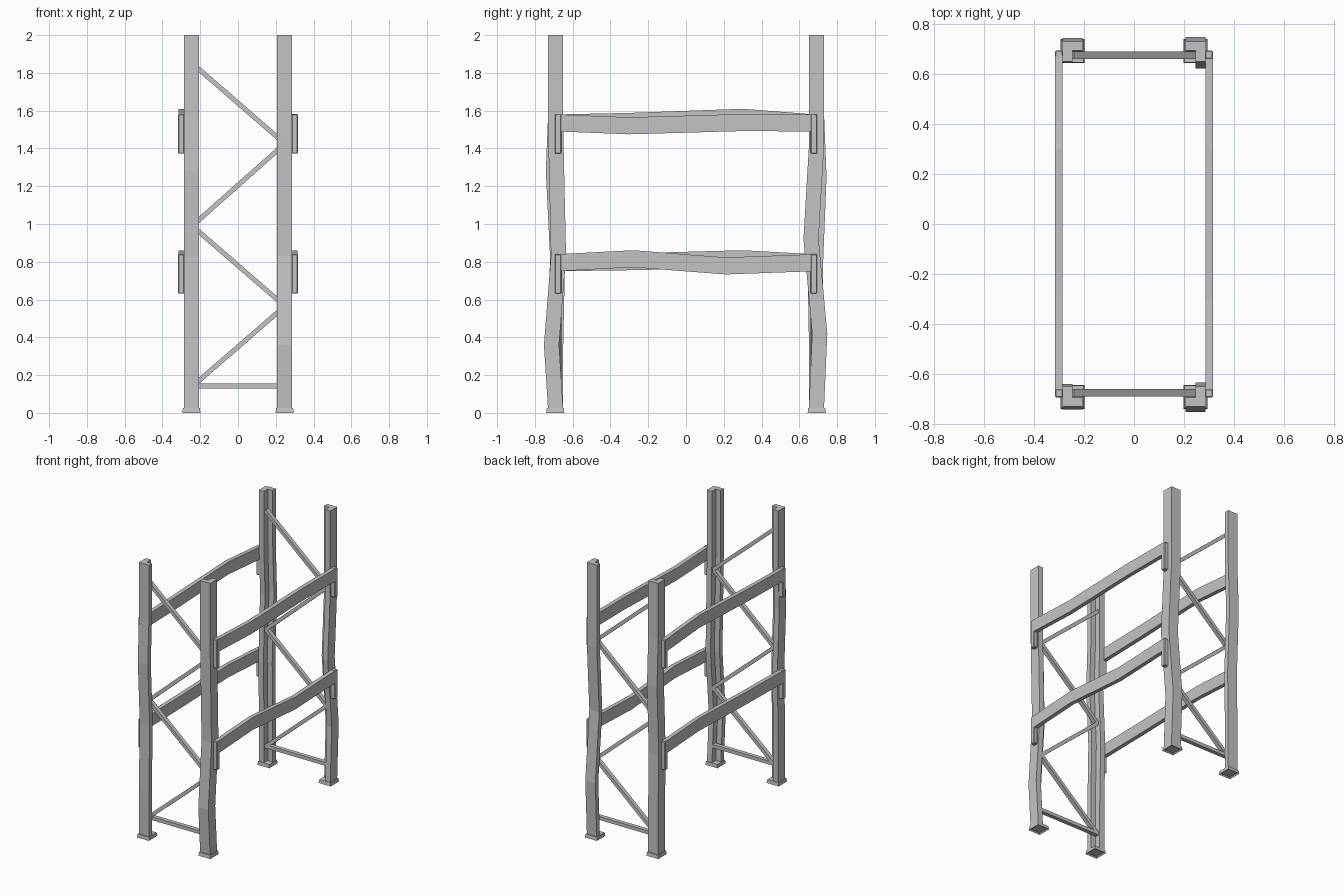
import bpy
import bmesh
from mathutils import Vector, Matrix

cube = bpy.data.objects.get("Cube")
if cube:
    bpy.data.objects.remove(cube, do_unlink=True)

steel = bpy.data.materials.new("grey_steel")
steel.use_nodes = True
GREY = (0.55, 0.55, 0.55, 1)
steel.diffuse_color = GREY
steel.node_tree.nodes["Principled BSDF"].inputs["Base Color"].default_value = GREY


def finish(name, bm):
    bmesh.ops.recalc_face_normals(bm, faces=bm.faces)
    mesh = bpy.data.meshes.new(name)
    bm.to_mesh(mesh)
    bm.free()
    mesh.materials.append(steel)
    obj = bpy.data.objects.new(name, mesh)
    bpy.context.collection.objects.link(obj)
    return obj


def loft(name, rings):
    """Skin a row of matching cross-sections and cap both ends."""
    bm = bmesh.new()
    loops = [[bm.verts.new(p) for p in ring] for ring in rings]
    n = len(loops[0])
    for a, b in zip(loops, loops[1:]):
        for i in range(n):
            j = (i + 1) % n
            bm.faces.new((a[i], a[j], b[j], b[i]))
    bm.faces.new(loops[0])
    bm.faces.new(loops[-1])
    return finish(name, bm)


def box(name, lo, hi):
    (x0, y0, z0), (x1, y1, z1) = lo, hi
    return loft(name, [[(x0, y0, z), (x1, y0, z), (x1, y1, z), (x0, y1, z)]
                       for z in (z0, z1)])


POST_X, POST_Y, HALF = 0.247, 0.69, 0.04
SIDES = {1: "left", -1: "right"}
ENDS = {-1: "front", 1: "back"}

# Dents of each post: (height, shift along y)
post_bends = {
    (1, -1): [(0.36, -0.022), (0.83, 0.015), (1.5, 0)],
    (-1, -1): [(0.36, 0), (0.83, 0.01), (1.28, -0.012), (1.58, 0)],
    (1, 1): [(0.42, 0.018), (0.92, -0.028), (1.4, 0)],
    (-1, 1): [(0.42, 0), (0.75, -0.006), (1.25, 0.014), (1.6, 0)],
}

# Post section: a square with its inner corner notched out
section = [(HALF, HALF), (-HALF, HALF), (-HALF, 0.005),
           (0, 0.005), (0, -HALF), (HALF, -HALF)]

for (sx, sy), bends in post_bends.items():
    tag = ENDS[sy] + "_" + SIDES[sx]
    rings = [[(sx * (POST_X + u), sy * (POST_Y + v) + shift, z)
              for u, v in section]
             for z, shift in [(0.012, 0)] + bends + [(2, 0)]]
    loft(tag + "_post", rings)

    # Foot plate, slightly tapered, with a shallow recess underneath
    bm = bmesh.new()
    bmesh.ops.create_cube(bm, size=1, matrix=Matrix.Translation(
        (sx * POST_X, sy * (POST_Y + 0.002), 0.0125)) @ Matrix.Diagonal((0.096, 0.096, 0.025, 1)))
    top = [v for v in bm.verts if v.co.z > 0.02]
    bmesh.ops.scale(bm, verts=top, vec=(0.94, 0.94, 1), space=Matrix.Translation(
        (-sx * POST_X, -sy * POST_Y, 0)))
    bm.normal_update()
    under = [f for f in bm.faces if f.normal.z < -0.9]
    bmesh.ops.inset_region(bm, faces=under, thickness=0.014)
    bmesh.ops.translate(bm, verts=under[0].verts, vec=(0, 0, 0.008))
    finish(tag + "_foot", bm)

# End frame bracing: one level bar and four zigzag bars, as end heights
braces = [(0.142, 0.142), (0.135, 0.565), (0.995, 0.565), (0.985, 1.425), (1.855, 1.425)]
for sy, end in ENDS.items():
    for k, (za, zb) in enumerate(braces):
        a, b = Vector((-0.248, 0, za)), Vector((0.248, 0, zb))
        along = (b - a).normalized()
        side = Vector((-along.z, 0, along.x)) * 0.0125
        mid = Vector((0, sy * 0.675, 0))
        depth = Vector((0, 0.015, 0))
        loft(f"{end}_brace_{k + 1}", [
            [p + mid + side + depth, p + mid - side + depth,
             p + mid - side - depth, p + mid + side - depth] for p in (a, b)])

# Shelf beams: (side, underside height, dents as y and shift in z)
beams = [
    (1, 0.75, [(-0.28, 0.021), (0.21, -0.017)]),
    (1, 1.49, [(-0.3, -0.015), (0.3, 0.002)]),
    (-1, 0.75, [(-0.25, 0.006), (0.3, 0.021)]),
    (-1, 1.49, [(-0.3, 0.008), (0.3, 0.03)]),
]
IN, OUT, DEEP = 0.286, 0.316, 0.09
for sx, z0, dents in beams:
    tag = SIDES[sx] + ("_lower" if z0 < 1 else "_upper")
    path = [(-0.68, 0)] + dents + [(0.68, 0)]
    loft(tag + "_beam", [
        [(sx * IN, y, z0 + dz), (sx * OUT, y, z0 + dz),
         (sx * OUT, y, z0 + dz + DEEP), (sx * IN, y, z0 + dz + DEEP)]
        for y, dz in path])
    # Hanging end brackets that fix the beam to the posts
    for sy, end in ENDS.items():
        ya, yb = sorted((sy * 0.66, sy * 0.694))
        xa, xb = sorted((sx * (IN - 0.002), sx * (OUT + 0.001)))
        plate = box(f"{tag}_{end}_bracket", (xa, ya, z0 - 0.118), (xb, yb, z0 + DEEP + 0.001))
        bevel = plate.modifiers.new("soft_edges", "BEVEL")
        bevel.width = 0.004
        bevel.segments = 1
